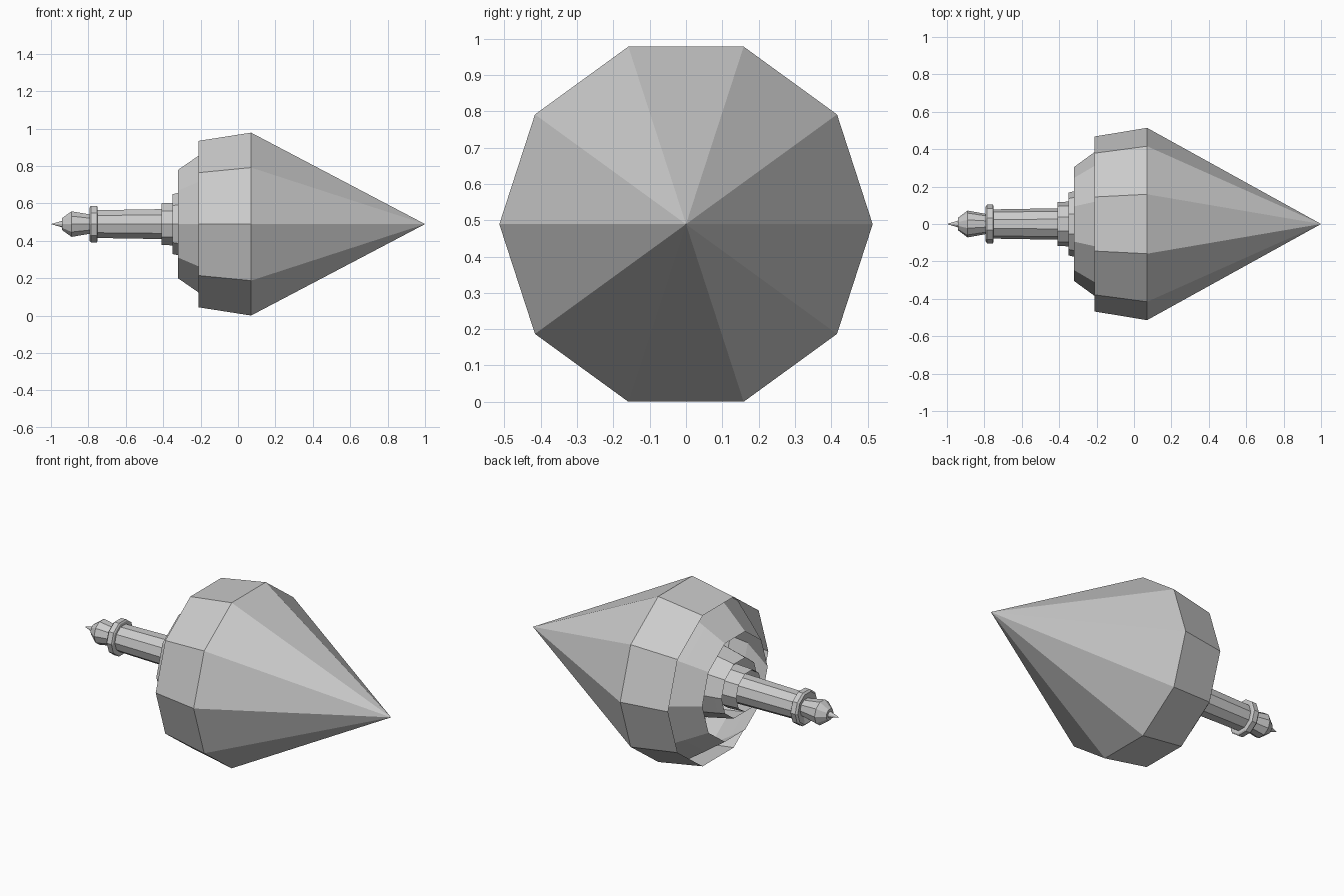
import bpy, math

old = bpy.data.objects.get("Cube")
if old:
    bpy.data.objects.remove(old)

SIDES = 10
AXIS_Z = 0.489

grey = bpy.data.materials.new("plain grey")
grey.use_nodes = True
colour = (0.6, 0.6, 0.6, 1)
grey.diffuse_color = colour
grey.node_tree.nodes["Principled BSDF"].inputs["Base Color"].default_value = colour


def lathe(name, profile):
    """Revolve (x, radius) points about the long axis; zero radius makes a tip."""
    verts, rings, faces = [], [], []
    for x, r in profile:
        count = SIDES if r else 1
        rings.append([len(verts) + i for i in range(count)])
        for i in range(count):
            a = 2 * math.pi * i / SIDES
            verts.append((x, r * math.cos(a), AXIS_Z + r * math.sin(a)))
    for a, b in zip(rings, rings[1:]):
        for i in range(SIDES):
            j = (i + 1) % SIDES
            corners = [a[i % len(a)], a[j % len(a)], b[j % len(b)], b[i % len(b)]]
            faces.append(list(dict.fromkeys(corners)))
    mesh = bpy.data.meshes.new(name)
    mesh.from_pydata(verts, [], faces)
    mesh.materials.append(grey)
    obj = bpy.data.objects.new(name, mesh)
    bpy.context.collection.objects.link(obj)
    return obj


# Large pointed shell, open at the back
lathe("nose_shell", [(-0.21, 0.468), (0.07, 0.514), (1, 0)])

# Nested open collars stepping down to the shaft
lathe("large_collar", [(-0.32, 0.305), (-0.21, 0.385), (-0.06, 0.49)])
lathe("middle_collar", [(-0.35, 0.168), (-0.31, 0.178), (-0.1, 0.22)])
lathe("small_collar", [(-0.41, 0.117), (-0.3, 0.122)])

# Shaft, flange and tail
lathe("shaft", [(-0.76, 0.078), (-0.3, 0.086)])
lathe("flange", [(-0.78, 0.045), (-0.795, 0.092), (-0.785, 0.103),
                 (-0.755, 0.103), (-0.75, 0.095), (-0.75, 0.07)])
lathe("tail_bulb", [(-0.94, 0), (-0.94, 0.034), (-0.89, 0.072), (-0.78, 0.052)])
lathe("tail_spike", [(-1, 0), (-0.935, 0.02)])
